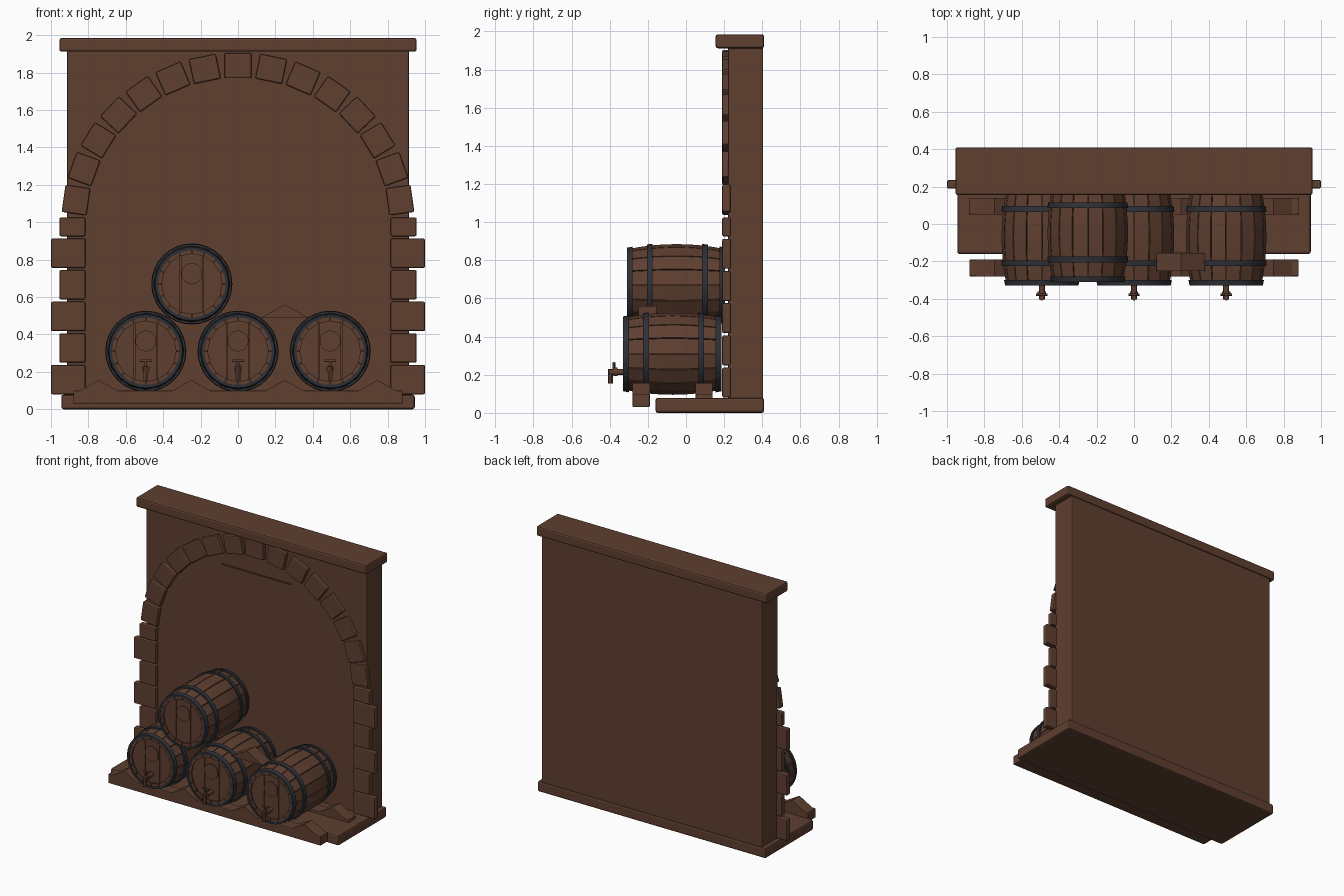
import bpy, bmesh
from math import sin, cos, pi, radians, sqrt
from mathutils import Matrix

if "Cube" in bpy.data.objects:
    bpy.data.objects.remove(bpy.data.objects["Cube"], do_unlink=True)


def material(name, rgb):
    m = bpy.data.materials.new(name)
    m.use_nodes = True
    m.diffuse_color = (*rgb, 1)
    m.node_tree.nodes["Principled BSDF"].inputs["Base Color"].default_value = (*rgb, 1)
    return m


BROWN = material("warm brown", (0.115, 0.05, 0.03))
IRON = material("dark iron", (0.028, 0.03, 0.037))


def finish(name, bm, mat, bevel=0.0, smooth=False):
    bmesh.ops.recalc_face_normals(bm, faces=bm.faces)
    mesh = bpy.data.meshes.new(name)
    bm.to_mesh(mesh)
    bm.free()
    mesh.materials.append(mat)
    ob = bpy.data.objects.new(name, mesh)
    bpy.context.collection.objects.link(ob)
    if bevel:
        mod = ob.modifiers.new("soft edges", "BEVEL")
        mod.width, mod.segments = bevel, 2
    if smooth:
        bpy.ops.object.select_all(action="DESELECT")
        ob.select_set(True)
        bpy.context.view_layer.objects.active = ob
        bpy.ops.object.shade_smooth_by_angle(angle=radians(30))
    return ob


def box(name, x, y, z, bevel=0.01):
    """Box from (min, max) ranges."""
    bm = bmesh.new()
    size = [r[1] - r[0] for r in (x, y, z)]
    mid = [(r[1] + r[0]) / 2 for r in (x, y, z)]
    bmesh.ops.create_cube(bm, size=1, matrix=Matrix.Translation(mid) @ Matrix.Diagonal((*size, 1)))
    return finish(name, bm, BROWN, bevel)


def prism(bm, outline, y0, y1):
    """Extrude an (x, z) outline along y."""
    a = [bm.verts.new((x, y0, z)) for x, z in outline]
    b = [bm.verts.new((x, y1, z)) for x, z in outline]
    bm.faces.new(a)
    bm.faces.new(b[::-1])
    for i in range(len(a)):
        j = (i + 1) % len(a)
        bm.faces.new((a[i], a[j], b[j], b[i]))


def rod(bm, x, y, z, r, length, axis):
    rot = {"x": Matrix.Rotation(pi / 2, 4, "Y"), "y": Matrix.Rotation(pi / 2, 4, "X"), "z": Matrix()}[axis]
    bmesh.ops.create_cone(bm, cap_ends=True, segments=12, radius1=r, radius2=r, depth=length,
                          matrix=Matrix.Translation((x, y, z)) @ rot)


# Wall, cap and floor slab
box("wall", (-0.915, 0.915), (0.22, 0.405), (0.07, 1.915), 0.008)
box("wall_cap", (-0.955, 0.955), (0.155, 0.41), (1.912, 1.985), 0.012)
box("floor_slab", (-0.945, 0.945), (-0.16, 0.41), (0, 0.078), 0.012)
box("sign_underline", (-0.285, 0.285), (0.212, 0.225), (1.637, 1.645), 0)

# Side columns of alternating wide and narrow stones
for side, s in (("left", 1), ("right", -1)):
    for i in range(6):
        inner, outer = 0.815, (0.955 if i % 2 else 1.0)
        z = 0.08 + i * 0.169
        top = min(z + 0.157, 1.025)
        box(f"{side}_column_stone_{i + 1}", sorted((s * inner, s * outer)), (0.19, 0.235), (z, top), 0.008)

# Arch stones
for i in range(-7, 8):
    t = radians(11.7 * i)
    ob = box(f"arch_stone_{i + 8}", (-0.073, 0.073), (-0.022, 0.022), (-0.067, 0.067), 0.008)
    ob.location = (0.875 * sin(t), 0.212, 1.0 + 0.837 * cos(t))
    ob.rotation_euler.y = t


# Rails with wedges that hold the barrels
def wedge(name, x, z, y0, y1):
    bm = bmesh.new()
    prism(bm, [(x - 0.13, z), (x + 0.13, z), (x, z + 0.073)], y0, y1)
    finish(name, bm, BROWN)


for row, y0, y1 in (("front", -0.28, -0.19), ("back", 0.05, 0.14)):
    box(f"{row}_rail", (-0.88, 0.88), (y0, y1), (0.03, 0.1), 0.006)
    for i, x in enumerate((-0.745, -0.25, 0.25, 0.745)):
        wedge(f"{row}_wedge_{i + 1}", x, 0.083, y0, y1)
wedge("upper_wedge", 0.25, 0.487, -0.25, -0.155)

# Barrels, axis along y
HALF, STAVES = 0.255, 16


def bulge(y):
    return 0.215 - 0.026 * (y / HALF) ** 2


def barrel(name, x, y, z, tapped):
    parts = []
    # Staves: one bowed plank per sector
    bm = bmesh.new()
    for k in range(STAVES):
        mid, half = 2 * pi * (k + 0.5) / STAVES, pi / STAVES - 0.012
        rings = []
        for j in range(9):
            v = HALF * (j / 4 - 1)
            ring = []
            for a, depth in ((-half, 0), (half, 0), (half, 0.028), (-half, 0.028)):
                r = bulge(v) - depth
                ring.append(bm.verts.new((r * sin(mid + a), v, r * cos(mid + a))))
            rings.append(ring)
        bm.faces.new(rings[0])
        bm.faces.new(rings[-1])
        for p, q in zip(rings, rings[1:]):
            for i in range(4):
                n = (i + 1) % 4
                bm.faces.new((p[i], p[n], q[n], q[i]))
    parts.append(finish(name + "_staves", bm, BROWN, 0, True))

    # Core closing the gaps between staves
    bm = bmesh.new()
    bmesh.ops.create_cone(bm, cap_ends=True, segments=32, radius1=0.166, radius2=0.166,
                          depth=2 * HALF - 0.05, matrix=Matrix.Rotation(pi / 2, 4, "X"))
    parts.append(finish(name + "_core", bm, BROWN))

    # Plank heads at both ends
    bm = bmesh.new()
    for lo, hi in ((-0.163, -0.062), (-0.058, 0.058), (0.062, 0.163)):
        xs = [lo + (hi - lo) * i / 10 for i in range(11)]
        arc = [(u, sqrt(0.165 ** 2 - u * u)) for u in xs]
        outline = arc + [(u, -w) for u, w in reversed(arc)]
        for s in (-1, 1):
            prism(bm, outline, s * (HALF - 0.015), s * (HALF - 0.04))
    parts.append(finish(name + "_heads", bm, BROWN))

    # Round badge on the front head
    bm = bmesh.new()
    bmesh.ops.create_cone(bm, cap_ends=True, segments=24, radius1=0.056, radius2=0.056, depth=0.012,
                          matrix=Matrix.Translation((0, 0.012 - HALF, 0.055)) @ Matrix.Rotation(pi / 2, 4, "X"))
    parts.append(finish(name + "_badge", bm, BROWN))

    # Iron hoops following the bulge
    bm = bmesh.new()
    for v in (-0.245, -0.14, 0.15, 0.24):
        n, rings = 32, []
        for k in range(n):
            a = 2 * pi * k / n
            ring = []
            for dv, dr in ((-0.015, -0.008), (-0.015, 0.008), (0.015, 0.008), (0.015, -0.008)):
                r = bulge(v + dv) + dr
                ring.append(bm.verts.new((r * sin(a), v + dv, r * cos(a))))
            rings.append(ring)
        for k in range(n):
            p, q = rings[k], rings[(k + 1) % n]
            for i in range(4):
                m = (i + 1) % 4
                bm.faces.new((p[i], p[m], q[m], q[i]))
    parts.append(finish(name + "_hoops", bm, IRON, 0, True))

    # Tap: pipe, spout, stem and cross handle
    if tapped:
        bm = bmesh.new()
        rod(bm, 0, -0.284, -0.095, 0.016, 0.1, "y")
        rod(bm, 0, -0.3, -0.095, 0.022, 0.02, "y")
        rod(bm, 0, -0.326, -0.118, 0.013, 0.075, "z")
        rod(bm, 0, -0.308, -0.07, 0.007, 0.05, "z")
        rod(bm, 0, -0.308, -0.05, 0.007, 0.06, "x")
        parts.append(finish(name + "_tap", bm, BROWN, 0, True))

    for ob in parts:
        ob.location = (x, y, z)


for i, x in enumerate((-0.493, 0, 0.493)):
    barrel(f"lower_barrel_{i + 1}", x, -0.07, 0.31, True)
barrel("upper_barrel", -0.247, -0.05, 0.67, False)
